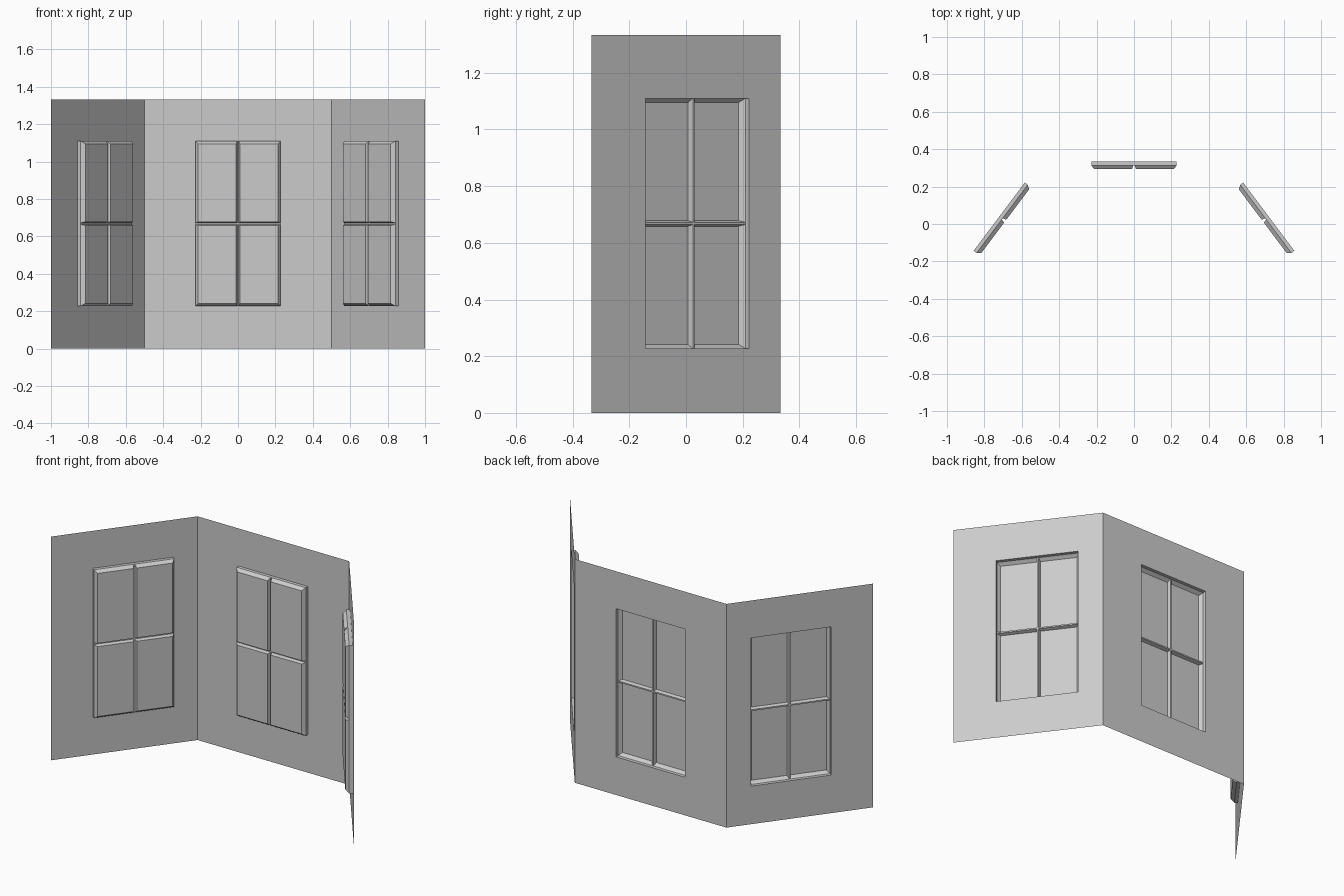
import bpy, bmesh
from mathutils import Vector

if "Cube" in bpy.data.objects:
    bpy.data.objects.remove(bpy.data.objects["Cube"])

H = 4 / 3                       # wall height
HW, Z0, Z1 = 0.228, 0.227, 1.11  # window half width, bottom, top
D1, D2 = 0.02, 0.04             # depth of the reveal, depth of the panes
BAR, INSET_BAR, INSET_EDGE = 0.004, 0.006, 0.015


def make_object(name, quads, place, outward):
    """Mesh from local (u, depth, z) quads, facing outwards."""
    bm = bmesh.new()
    for q in quads:
        bm.faces.new([bm.verts.new(place(*p)) for p in q])
    bmesh.ops.remove_doubles(bm, verts=bm.verts, dist=1e-5)
    bmesh.ops.recalc_face_normals(bm, faces=bm.faces)
    bm.faces.ensure_lookup_table()
    bm.normal_update()
    if sum(f.normal.dot(outward) * f.calc_area() for f in bm.faces) < 0:
        bmesh.ops.reverse_faces(bm, faces=bm.faces)
    me = bpy.data.meshes.new(name)
    bm.to_mesh(me)
    bm.free()
    ob = bpy.data.objects.new(name, me)
    bpy.context.collection.objects.link(ob)
    return ob


def rect(x0, x1, z0, z1, d):
    return [(x0, d, z0), (x1, d, z0), (x1, d, z1), (x0, d, z1)]


def ring(a, b):
    """Four quads joining two rectangles."""
    return [[a[i], a[(i + 1) % 4], b[(i + 1) % 4], b[i]] for i in range(4)]


def bay_side(label, start, end, shift):
    a, b = Vector(start), Vector(end)
    u = (b - a).normalized()
    n = Vector((-u.y, u.x, 0))   # outward
    mid = (a + b) / 2
    half = (b - a).length / 2

    def place(x, d, z):
        return mid + u * x - n * d + Vector((0, 0, z))

    # wall sheet with a window opening
    opening = rect(shift - HW, shift + HW, Z0, Z1, 0)
    make_object(label + "_wall", ring(rect(-half, half, 0, H, 0), opening), place, n)

    # recessed window: straight reveal, then four sunken panes between glazing bars
    quads = ring(opening, rect(shift - HW, shift + HW, Z0, Z1, D1))
    zm = (Z0 + Z1) / 2
    xs = [shift - HW, shift - BAR, shift + BAR, shift + HW]
    zs = [Z0, zm - BAR, zm + BAR, Z1]
    low = {0: INSET_EDGE, 2: INSET_BAR}
    high = {0: INSET_BAR, 2: INSET_EDGE}
    for i in range(3):
        for j in range(3):
            outer = rect(xs[i], xs[i + 1], zs[j], zs[j + 1], D1)
            if i == 1 or j == 1:
                quads.append(outer)
            else:
                pane = rect(xs[i] + low[i], xs[i + 1] - high[i],
                            zs[j] + low[j], zs[j + 1] - high[j], D2)
                quads += ring(outer, pane) + [pane]
    make_object(label + "_window", quads, place, n)


# three sides of the bay; side windows sit nearer the middle wall
Y = 1 / 3
bay_side("left", (-1, -Y, 0), (-0.5, Y, 0), 0.049)
bay_side("middle", (-0.5, Y, 0), (0.5, Y, 0), 0)
bay_side("right", (0.5, Y, 0), (1, -Y, 0), -0.049)
